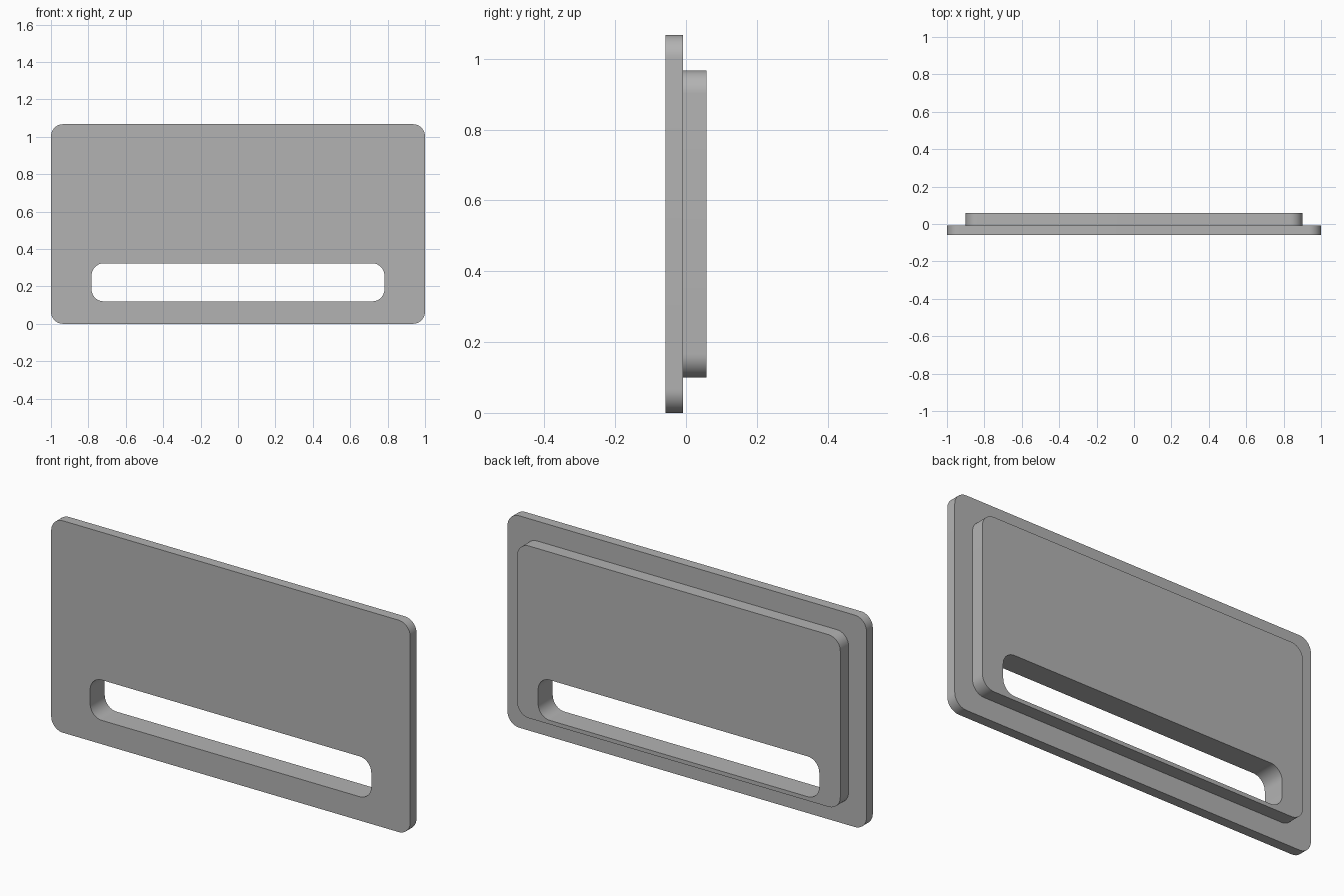
import bpy
import bmesh
from math import cos, sin, pi

cube = bpy.data.objects.get("Cube")
if cube:
    bpy.data.objects.remove(cube, do_unlink=True)

# Single grey material
grey = bpy.data.materials.new("plain grey")
grey.use_nodes = True
colour = (0.45, 0.45, 0.45, 1)
grey.diffuse_color = colour
grey.node_tree.nodes["Principled BSDF"].inputs["Base Color"].default_value = colour

RADIUS = 0.065
STEPS = 12
SLOT = (0.783, 0.12, 0.323)   # half width, bottom, top


def rounded_outline(half_width, bottom, top):
    """Points of a rounded rectangle, counter-clockwise in x and z."""
    x = half_width - RADIUS
    low, high = bottom + RADIUS, top - RADIUS
    centres = [(x, high), (-x, high), (-x, low), (x, low)]
    points = []
    for corner, (cx, cz) in enumerate(centres):
        for i in range(STEPS + 1):
            a = (corner + i / STEPS) * pi / 2
            points.append((cx + RADIUS * cos(a), cz + RADIUS * sin(a)))
    return points


def slotted_panel(name, outline, front, back):
    """Rounded panel with the slot cut through it."""
    bm = bmesh.new()
    loops = [
        [bm.verts.new((x, y, z)) for x, z in rounded_outline(*shape)]
        for shape, y in ((outline, front), (outline, back), (SLOT, back), (SLOT, front))
    ]
    # Outer wall, back face, slot wall and front face, in turn
    for k, ring in enumerate(loops):
        following = loops[(k + 1) % len(loops)]
        for i in range(len(ring)):
            j = (i + 1) % len(ring)
            bm.faces.new((ring[i], ring[j], following[j], following[i]))
    bmesh.ops.recalc_face_normals(bm, faces=bm.faces[:])
    mesh = bpy.data.meshes.new(name)
    bm.to_mesh(mesh)
    bm.free()
    mesh.materials.append(grey)
    obj = bpy.data.objects.new(name, mesh)
    bpy.context.collection.objects.link(obj)
    bpy.ops.object.select_all(action='DESELECT')
    obj.select_set(True)
    bpy.context.view_layer.objects.active = obj
    bpy.ops.object.shade_smooth_by_angle()


# Wide front plate and the smaller raised block behind it
slotted_panel("front_plate", (1.0, 0.0, 1.067), -0.058, -0.008)
slotted_panel("rear_block", (0.9, 0.1, 0.967), -0.008, 0.058)
